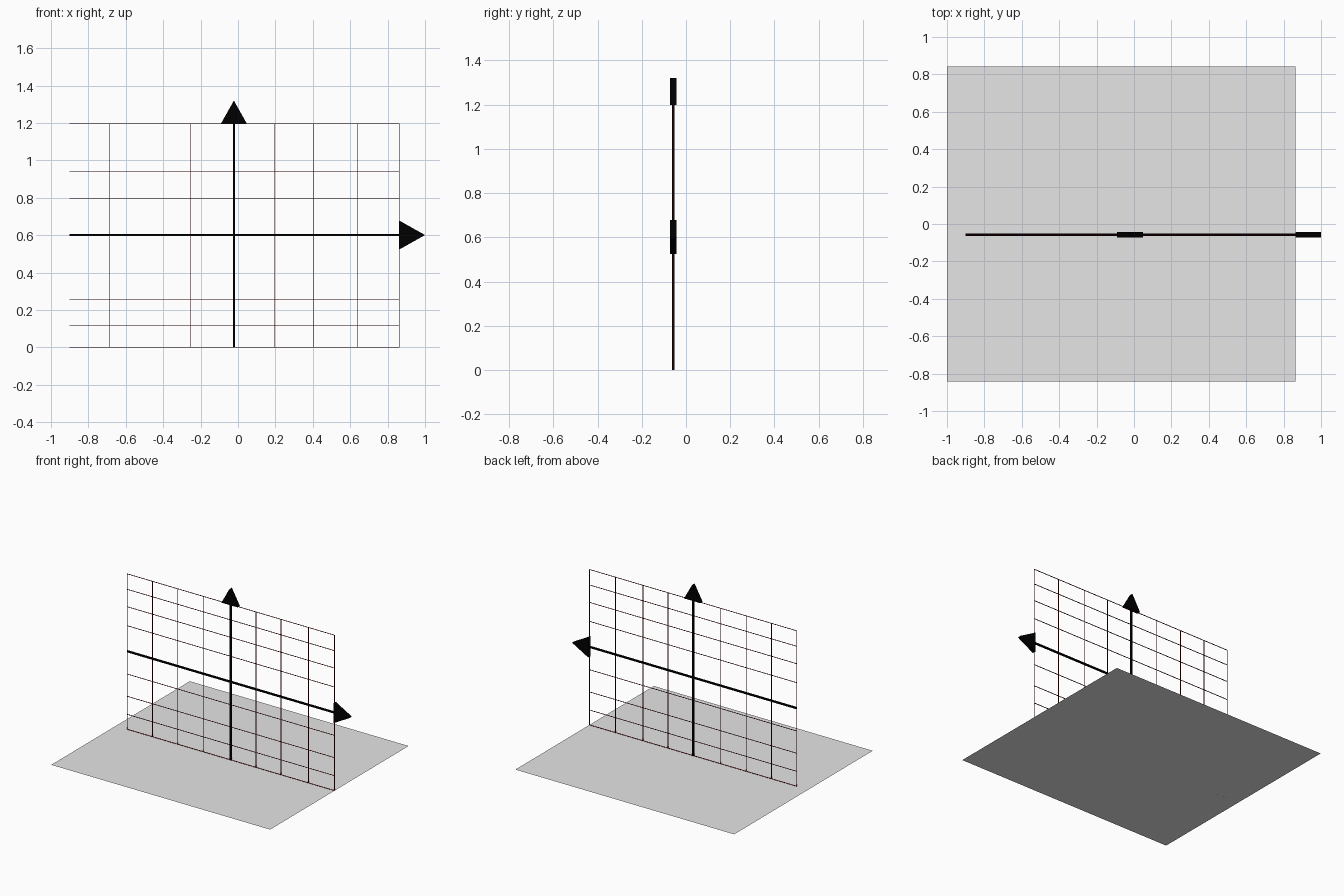
import bpy, bmesh
from mathutils import Vector

if "Cube" in bpy.data.objects:
    bpy.data.objects.remove(bpy.data.objects["Cube"])


def material(name, rgb):
    m = bpy.data.materials.new(name)
    m.diffuse_color = (*rgb, 1)
    m.use_nodes = True
    m.node_tree.nodes["Principled BSDF"].inputs["Base Color"].default_value = m.diffuse_color
    return m


BLACK = material("black", (0.0, 0.0, 0.0))
RED = material("dark red", (0.1, 0.0, 0.0))
GREY = material("light grey", (0.79, 0.79, 0.79))

Y = -0.058                      # plane of the upright chart
X0, X1, Z1 = -0.902, 0.863, 1.197
AX, AZ = -0.022, 0.601          # axis crossing


def finish(name, bm, mat):
    me = bpy.data.meshes.new(name)
    bmesh.ops.recalc_face_normals(bm, faces=bm.faces)
    bm.to_mesh(me)
    bm.free()
    me.materials.append(mat)
    ob = bpy.data.objects.new(name, me)
    bpy.context.collection.objects.link(ob)
    return ob


def box(bm, x0, x1, z0, z1, depth):
    geo = bmesh.ops.create_cube(bm, size=1)
    for v in geo["verts"]:
        v.co = Vector((x0 + (v.co.x + 0.5) * (x1 - x0),
                       Y + v.co.y * depth,
                       z0 + (v.co.z + 0.5) * (z1 - z0)))


def arrowhead(name, points):
    # flat triangular prism
    bm = bmesh.new()
    d = 0.0145
    f = bm.faces.new([bm.verts.new((x, Y - d, z)) for x, z in points])
    ext = bmesh.ops.extrude_face_region(bm, geom=[f])
    bmesh.ops.translate(bm, vec=(0, 2 * d, 0),
                        verts=[g for g in ext["geom"] if isinstance(g, bmesh.types.BMVert)])
    finish(name, bm, BLACK)


# floor sheet
bm = bmesh.new()
f = bm.faces.new([bm.verts.new(p) for p in
                  ((-1, -0.842, 0), (X1, -0.842, 0), (X1, 0.842, 0), (-1, 0.842, 0))])
floor = finish("floor_sheet", bm, GREY)
if floor.data.polygons[0].normal.z < 0:
    floor.data.flip_normals()

# thin grid lines
W = 0.001
bm = bmesh.new()
for x in (X0 + W, -0.688, -0.473, -0.256, 0.193, 0.406, 0.641, X1 - W):
    box(bm, x - W, x + W, 0, Z1, 0.006)
for z in (W, 0.115, 0.254, 0.425, 0.797, 0.943, 1.077, Z1 - W):
    box(bm, X0, X1, z - W, z + W, 0.006)
finish("grid_lines", bm, RED)

# axis bars
bm = bmesh.new()
box(bm, AX - 0.006, AX + 0.006, 0, 1.2, 0.012)
finish("vertical_axis", bm, BLACK)
bm = bmesh.new()
box(bm, X0, 0.865, AZ - 0.006, AZ + 0.006, 0.012)
finish("horizontal_axis", bm, BLACK)

# arrowheads
arrowhead("top_arrowhead", [(AX - 0.069, 1.197), (AX + 0.069, 1.197), (AX, 1.32)])
arrowhead("side_arrowhead", [(X1, AZ - 0.077), (1.0, AZ), (X1, AZ + 0.077)])
